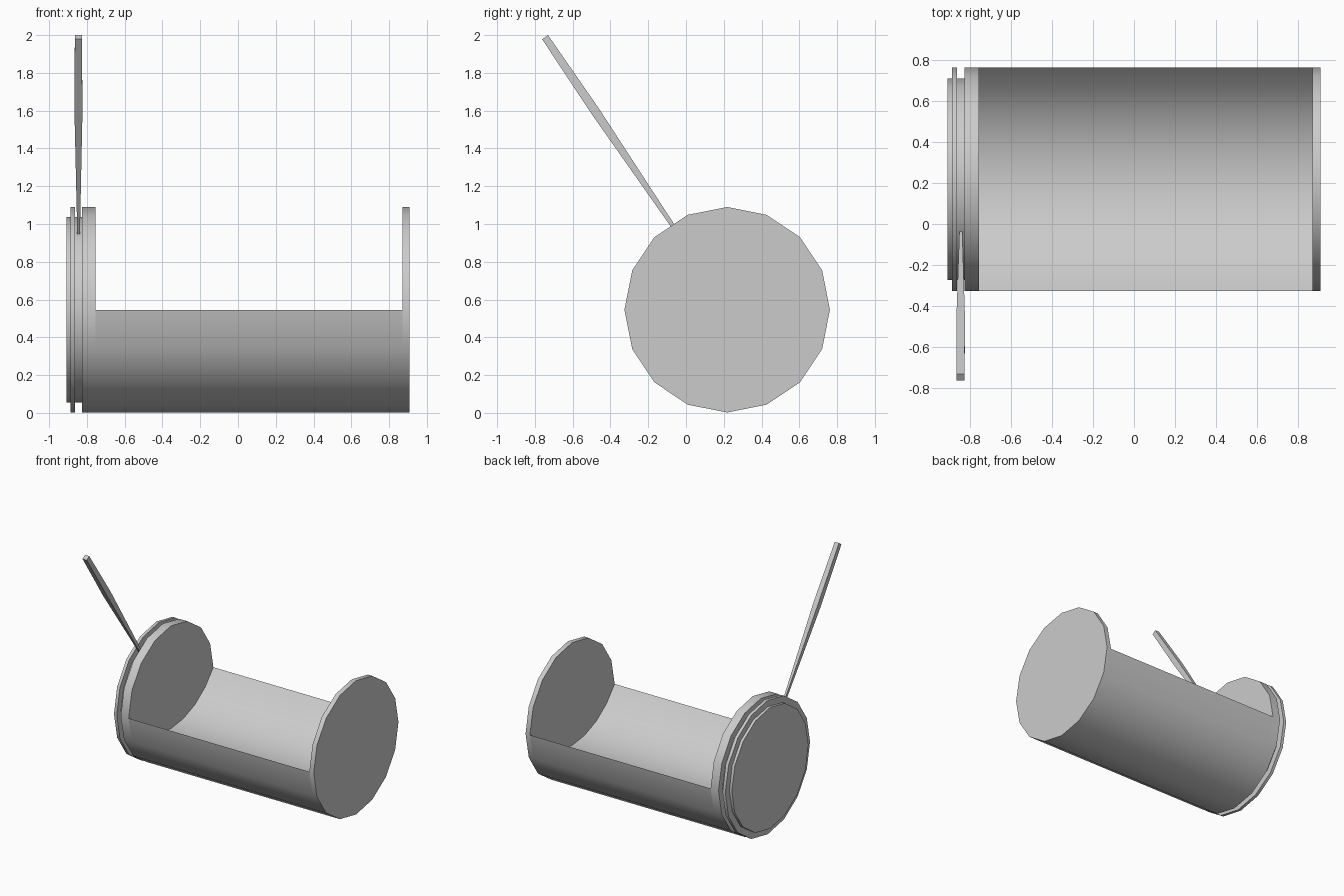
import bpy, bmesh, math
from mathutils import Vector

if "Cube" in bpy.data.objects:
    bpy.data.objects.remove(bpy.data.objects["Cube"])

CY, CZ, R, CORE, SIDES = 0.218, 0.546, 0.544, 0.492, 16
DEPTH = 0.29                                    # depth of the hollow
X0, X1 = -0.755, 0.87                           # opening between the ends


def arc(r, start=0, count=SIDES):
    return [(CY + r * math.cos(math.tau * i / SIDES),
             CZ + r * math.sin(math.tau * i / SIDES))
            for i in range(start, start + count)]


def ring(bm, x, points):
    return [bm.verts.new((x, y, z)) for y, z in points]


def bridge(bm, a, b):
    n = len(a)
    for i in range(n):
        j = (i + 1) % n
        bm.faces.new((a[i], a[j], b[j], b[i]))


def finish(bm, name, smooth=True):
    bmesh.ops.recalc_face_normals(bm, faces=bm.faces)
    mesh = bpy.data.meshes.new(name)
    bm.to_mesh(mesh)
    bm.free()
    ob = bpy.data.objects.new(name, mesh)
    bpy.context.collection.objects.link(ob)
    if smooth:
        bpy.ops.object.select_all(action='DESELECT')
        ob.select_set(True)
        bpy.context.view_layer.objects.active = ob
        bpy.ops.object.shade_smooth_by_angle(angle=math.radians(40))


def loft(name, sections, caps=True):
    """Skin a list of (x, outline points) sections."""
    bm = bmesh.new()
    rings = [ring(bm, x, pts) for x, pts in sections]
    for a, b in zip(rings, rings[1:]):
        bridge(bm, a, b)
    if caps:
        bm.faces.new(rings[0])
        bm.faces.new(rings[-1])
    finish(bm, name)


# Grooved drum end with thin rim, and plain end disc
profile = [(-0.909, CORE), (-0.887, CORE), (-0.887, R), (-0.862, R),
           (-0.862, CORE), (-0.826, CORE), (-0.826, R), (X0, R)]
loft("grooved_end", [(x, arc(r)) for x, r in profile])
loft("plain_end", [(X1, arc(R)), (0.909, arc(R))])

# Trough: lower half of the cylinder with a shallower rounded hollow
big = (R * R + DEPTH * DEPTH) / (2 * DEPTH)
half = math.asin(R / big)
hollow = []
for i in range(1, 8):
    a = half * (1 - i / 4)
    hollow.append((CY + big * math.sin(a),
                   CZ - DEPTH + big - big * math.cos(a)))
outline = arc(R, 8, 9) + hollow
loft("trough", [(X0, outline), (X1, outline)], caps=False)

# Tapered square lever rising from the groove
bm = bmesh.new()
foot, tip = Vector((-0.844, -0.044, 0.952)), Vector((-0.845, -0.746, 1.989))
side = Vector((1, 0, 0))
across = (tip - foot).cross(side).normalized()
loops = []
for t, wx, wy in [(0, 0.014, 0.02), (0.62, 0.042, 0.048), (1, 0.038, 0.038)]:
    c = foot.lerp(tip, t)
    loops.append([bm.verts.new(c + side * wx * sx / 2 + across * wy * sy / 2)
                  for sx, sy in ((-1, -1), (1, -1), (1, 1), (-1, 1))])
for a, b in zip(loops, loops[1:]):
    bridge(bm, a, b)
bm.faces.new(loops[0])
bm.faces.new(loops[-1])
finish(bm, "lever", smooth=False)
